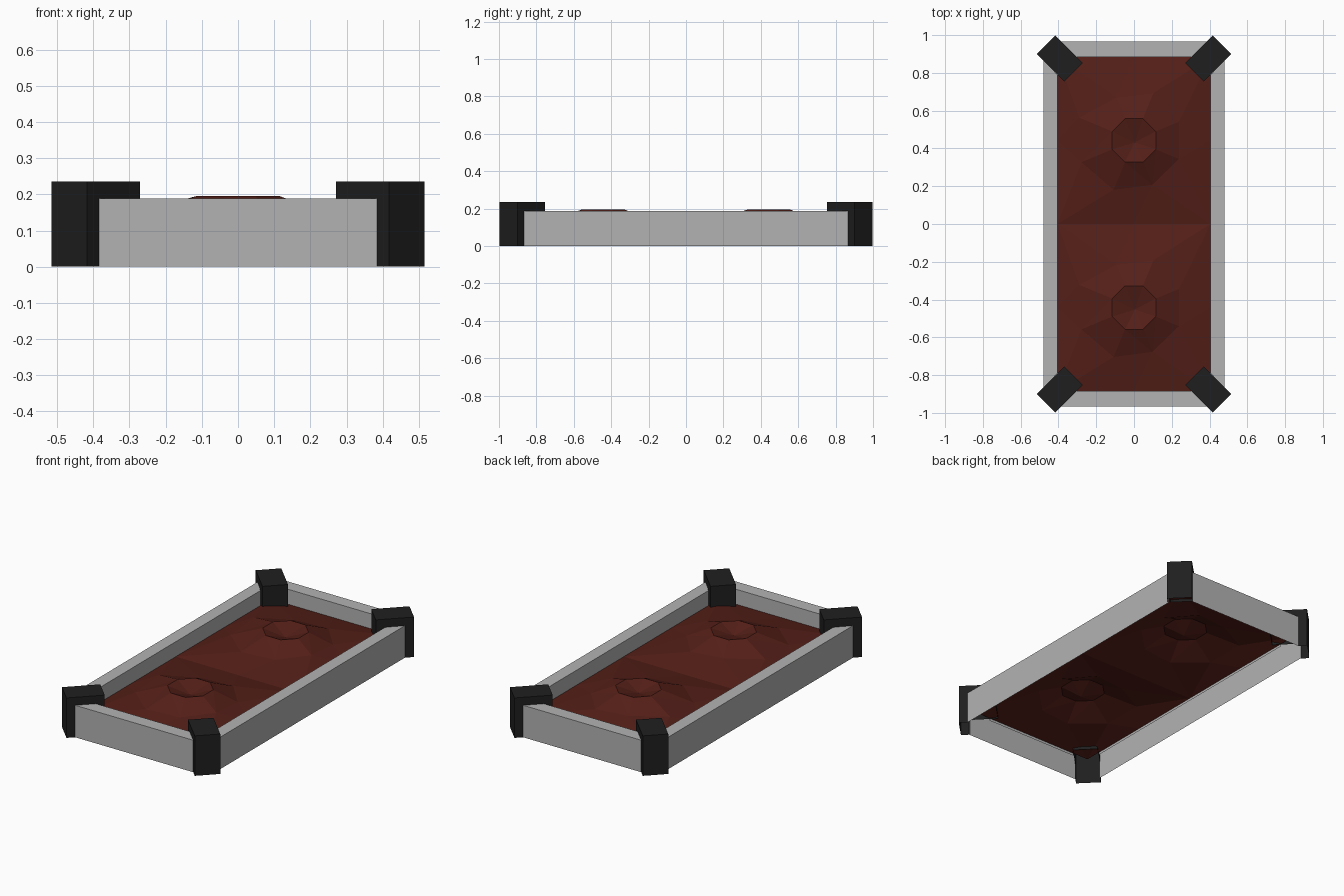
import bpy, bmesh, math, random
from mathutils import Matrix

if "Cube" in bpy.data.objects:
    bpy.data.objects.remove(bpy.data.objects["Cube"])

random.seed(4)


def material(name, rgb):
    m = bpy.data.materials.new(name)
    m.diffuse_color = (*rgb, 1)
    m.use_nodes = True
    m.node_tree.nodes["Principled BSDF"].inputs["Base Color"].default_value = m.diffuse_color
    return m


def make(name, bm, mat):
    bmesh.ops.remove_doubles(bm, verts=bm.verts, dist=1e-4)
    me = bpy.data.meshes.new(name)
    bm.to_mesh(me)
    bm.free()
    ob = bpy.data.objects.new(name, me)
    bpy.context.collection.objects.link(ob)
    me.materials.append(mat)
    return ob


def poly(bm, pts):
    return bm.faces.new([bm.verts.new(p) for p in pts])


def bridge(bm, a, b):
    n = len(a)
    for i in range(n):
        bm.faces.new((a[i], a[(i + 1) % n], b[(i + 1) % n], b[i]))


black = material("post_black", (0.0137, 0.0137, 0.0137))
brown = material("soil_brown", (0.09, 0.0137, 0.009))
grey = material("wall_grey", (0.45, 0.45, 0.45))

H, SOIL = 0.188, 0.095


# Walls: outer face, rim and inner face down to the soil, ending at the posts
def wall(name, out, out_half, inn, inn_half, angle):
    bm = bmesh.new()
    prof = [(out, out_half, 0), (out, out_half, H), (inn, inn_half, H), (inn, inn_half, SOIL - 0.01)]
    for (d0, h0, z0), (d1, h1, z1) in zip(prof, prof[1:]):
        poly(bm, [(d0, -h0, z0), (d0, h0, z0), (d1, h1, z1), (d1, -h1, z1)])
    bm.transform(Matrix.Rotation(angle, 4, 'Z'))
    make(name, bm, grey)


for k in range(4):
    if k % 2:
        wall("end_wall", 0.965, 0.385, 0.885, 0.305, k * math.pi / 2)
    else:
        wall("side_wall", 0.48, 0.87, 0.405, 0.787, k * math.pi / 2)

# Corner posts set diagonally: full height outside the walls, down to the soil inside
L, W, T, STEP = 0.207, 0.138, 0.235, 0.05
for sx in (-1, 1):
    for sy in (-1, 1):
        bm = bmesh.new()
        x0, x1, y = -L / 2, L / 2, W / 2
        xs = x1 - STEP
        side = [(x1, 0), (x1, T), (x0, T), (x0, SOIL), (xs, SOIL), (xs, 0)]
        poly(bm, [(x, -y, z) for x, z in reversed(side)])
        poly(bm, [(x, y, z) for x, z in side])
        poly(bm, [(x1, -y, 0), (x1, y, 0), (x1, y, T), (x1, -y, T)])
        poly(bm, [(x0, y, SOIL), (x0, -y, SOIL), (x0, -y, T), (x0, y, T)])
        poly(bm, [(x0, -y, T), (x1, -y, T), (x1, y, T), (x0, y, T)])
        bmesh.ops.remove_doubles(bm, verts=bm.verts, dist=1e-4)
        bmesh.ops.recalc_face_normals(bm, faces=bm.faces)
        bm.transform(Matrix.Translation((sx * 0.393, sy * 0.876, 0))
                     @ Matrix.Rotation(math.atan2(sy, sx), 4, 'Z'))
        make("corner_post", bm, black)

# Soil: two low-poly mounds, each with a shallow planting hollow
HX, HY, CY = 0.405, 0.4425, 0.4425
jitter = [(random.uniform(-0.04, 0.04), random.uniform(-0.008, 0.008)) for _ in range(8)]


def ring(bm, cy, r, z, jit=False):
    out = []
    for i in range(8):
        a = math.radians(22.5 + 45 * i)
        dr, dz = jitter[i] if jit else (0, 0)
        out.append(bm.verts.new(((r + dr) * math.cos(a), cy + (r + dr) * math.sin(a), z + dz)))
    return out


bm = bmesh.new()
for cy in (-CY, CY):
    centre = bm.verts.new((0.005, cy - 0.01, 0.158))
    rim = ring(bm, cy, 0.125, 0.195)
    slope = ring(bm, cy, 0.28, 0.142, True)
    edge = [bm.verts.new((HX * x, cy + HY * y, 0.1)) for x, y in (
        (1, 0), (1, 1), (0, 1), (-1, 1), (-1, 0), (-1, -1), (0, -1), (1, -1))]
    bridge(bm, slope, rim)
    for i in range(8):
        j = (i + 1) % 8
        bm.faces.new((centre, rim[i], rim[j]))
        bm.faces.new((slope[i], edge[i], edge[j]))
        bm.faces.new((slope[i], edge[j], slope[j]))
bmesh.ops.triangulate(bm, faces=[f for f in bm.faces if len(f.verts) == 4])
bmesh.ops.recalc_face_normals(bm, faces=bm.faces)
soil = make("soil", bm, brown)
if soil.data.polygons[0].normal.z < 0:
    soil.data.flip_normals()
